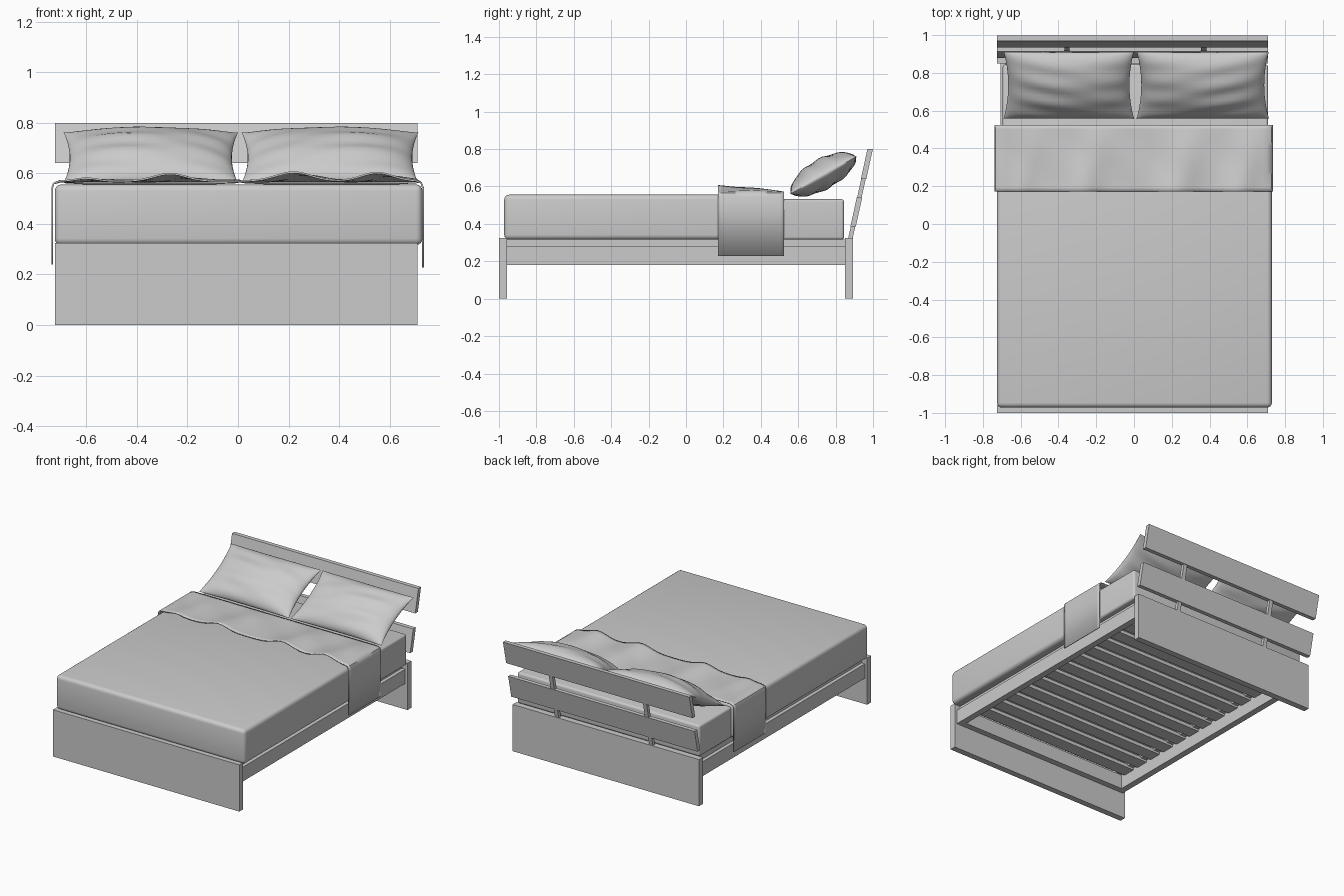
import bpy, bmesh, math

if "Cube" in bpy.data.objects:
    bpy.data.objects.remove(bpy.data.objects["Cube"])

fabric = bpy.data.materials.new("plain_grey")
fabric.diffuse_color = (0.6, 0.6, 0.6, 1)
fabric.use_nodes = True
fabric.node_tree.nodes["Principled BSDF"].inputs["Base Color"].default_value = fabric.diffuse_color
X0, X1 = -0.725, 0.71          # frame width limits
XM = (X0 + X1) / 2


def finish(bm, name, smooth=False):
    bmesh.ops.recalc_face_normals(bm, faces=bm.faces)
    me = bpy.data.meshes.new(name)
    bm.to_mesh(me)
    bm.free()
    ob = bpy.data.objects.new(name, me)
    bpy.context.collection.objects.link(ob)
    me.materials.append(fabric)
    if smooth:
        bpy.ops.object.select_all(action='DESELECT')
        ob.select_set(True)
        bpy.context.view_layer.objects.active = ob
        bpy.ops.object.shade_smooth_by_angle(angle=math.radians(40))
    return ob


def box(name, x, y, z, lean=0.0, round_by=0.0):
    """Box from limits; lean shifts y in proportion to height."""
    bm = bmesh.new()
    bmesh.ops.create_cube(bm, size=1)
    for v in bm.verts:
        px, py, pz = ((a[0] + a[1]) / 2 + c * (a[1] - a[0])
                      for a, c in zip((x, y, z), v.co))
        v.co = (px, py + lean * pz, pz)
    if round_by:
        bmesh.ops.bevel(bm, geom=bm.edges[:], offset=round_by, segments=4,
                        profile=0.5, affect='EDGES')
    return finish(bm, name, smooth=round_by > 0)


# Bed ends, each a full panel down to the floor
box("footboard", (X0, X1), (-1.0, -0.957), (0, 0.325))
box("headboard_base", (X0, X1), (0.85, 0.893), (0, 0.325))

# Rails around the base, with a stepped ledge above them
for side, name in ((-1, "left"), (1, "right")):
    def span(a, b):
        return tuple(sorted((XM + side * a, XM + side * b)))
    box(name + "_rail", span(0.655, 0.70), (-0.957, 0.85), (0.18, 0.28))
    box(name + "_ledge", span(0.61, 0.675), (-0.957, 0.85), (0.28, 0.316))
box("foot_cross_rail", (XM - 0.655, XM + 0.655), (-0.957, -0.915), (0.18, 0.28))
box("head_cross_rail", (XM - 0.655, XM + 0.655), (0.808, 0.85), (0.18, 0.28))

# Slats under the mattress
N = 13
for i in range(N):
    y = -0.84 + i * 1.57 / (N - 1)
    box(f"slat_{i + 1}", (XM - 0.655, XM + 0.655), (y - 0.045, y + 0.045), (0.265, 0.29))

# Leaning headboard planks joined by two struts
LEAN = 0.22
front = 0.97 - LEAN * 0.8
for name, z in (("upper_plank", (0.64, 0.80)), ("lower_plank", (0.385, 0.54))):
    box(name, (X0, X1), (front, front + 0.029), z, LEAN)
for i, x in enumerate((-0.355, 0.37)):
    box(f"headboard_strut_{i + 1}", (x - 0.014, x + 0.014),
        (front + 0.002, front + 0.026), (0.30, 0.70), LEAN)

# Mattress and the cover over it
box("mattress", (-0.695, 0.71), (-0.94, 0.845), (0.316, 0.532), round_by=0.015)
box("bed_cover", (-0.725, 0.73), (-0.972, 0.50), (0.316, 0.556), round_by=0.026)


# Folded sheet draped over the bed, with ripples at its front edge
def ripple(x, t):
    bumps = ((-0.6, 0.012, 0.06), (-0.27, 0.030, 0.09),
             (0.22, 0.036, 0.10), (0.55, 0.034, 0.09))
    h = sum(a * math.exp(-((x - c - 0.08 * t) / w) ** 2) for c, a, w in bumps)
    fade = (1 - t) ** 0.8
    fine = 0.003 * math.sin(17 * x + 5 * t) * math.sin(math.pi * t)
    return 0.572 + h * fade + fine


def sheet():
    bm = bmesh.new()
    xs = [-0.705 + 1.41 * i / 60 for i in range(61)]
    rows = []
    for j in range(17):
        t = j / 16
        y = 0.172 + 0.353 * t
        path = [(-0.738, 0.24), (-0.738, 0.545), (-0.732, 0.562)]
        path += [(x, ripple(x, t)) for x in xs]
        path += [(0.727, 0.565), (0.735, 0.545), (0.735, 0.228)]
        rows.append([bm.verts.new((x, y, z)) for x, z in path])
    for a, b in zip(rows, rows[1:]):
        for k in range(len(a) - 1):
            bm.faces.new((a[k], a[k + 1], b[k + 1], b[k]))
    ob = finish(bm, "folded_sheet", smooth=True)
    if ob.data.polygons[len(xs) // 2].normal.z < 0:
        ob.data.flip_normals()
    mod = ob.modifiers.new("thickness", 'SOLIDIFY')
    mod.thickness = 0.007
    mod.offset = -1


sheet()


# Pillows: two bulging skins meeting at a pinched seam
def pillow(name, cx, width, flip):
    bm = bmesh.new()
    n = 28
    ts = [math.sin(math.pi * (i / n - 0.5)) for i in range(n + 1)]
    for skin, amp in ((1, 0.088), (-1, 0.074)):
        grid = []
        for v in ts:
            row = []
            for u in ts:
                puff = max(0, (1 - u * u) * (1 - v * v)) ** 0.55
                crease = 0.007 * math.sin(11 * v + 2.5 * u * flip) \
                    * math.cos(2.2 * u + flip) * puff
                x = width / 2 * u * (1 - 0.07 * (1 - v * v))
                y = 0.203 * v * (1 - 0.03 * (1 - u * u))
                row.append(bm.verts.new((x, y, skin * amp * puff + crease)))
            grid.append(row)
        for a, b in zip(grid, grid[1:]):
            for k in range(n):
                bm.faces.new((a[k], a[k + 1], b[k + 1], b[k]))
    bmesh.ops.remove_doubles(bm, verts=bm.verts[:], dist=0.0002)
    ob = finish(bm, name, smooth=True)
    ob.location = (cx, 0.735, 0.661)
    ob.rotation_euler = (math.radians(29.5), 0, 0)


pillow("left_pillow", -0.345, 0.69, 1)
pillow("right_pillow", 0.364, 0.70, -1)
